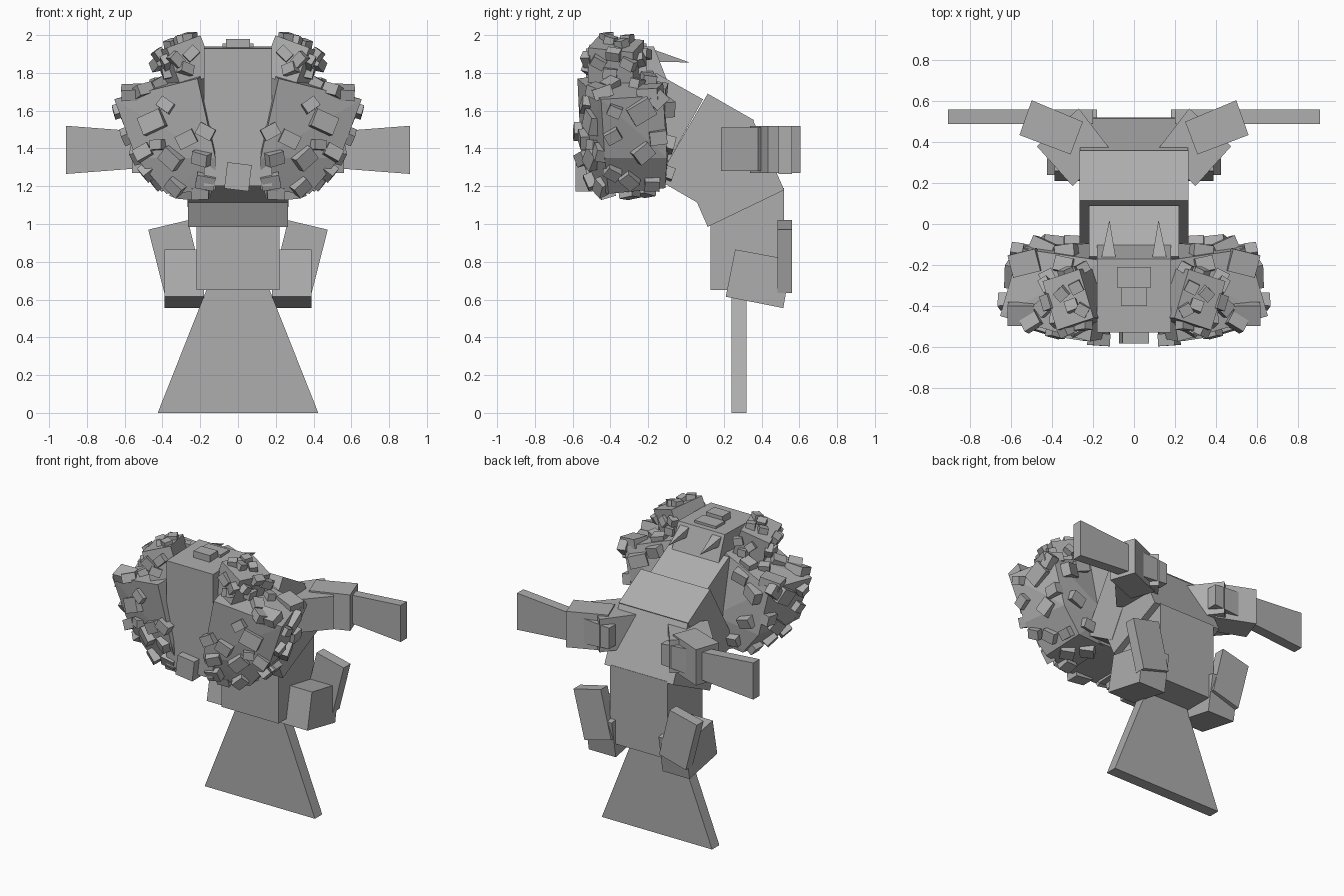
import bpy, bmesh, math, random
from mathutils import Vector, Matrix
from mathutils.bvhtree import BVHTree

if "Cube" in bpy.data.objects:
    bpy.data.objects.remove(bpy.data.objects["Cube"])

random.seed(4)
grey = bpy.data.materials.new("stone_grey")
grey.diffuse_color = (0.42, 0.42, 0.42, 1)
grey.use_nodes = True
grey.node_tree.nodes["Principled BSDF"].inputs["Base Color"].default_value = grey.diffuse_color


def build(name, solids, mirror=False):
    """One object made of convex solids, each given by its corner points."""
    out = bmesh.new()
    for pts in solids:
        for s in ((1, -1) if mirror else (1,)):
            bm = bmesh.new()
            for p in pts:
                bm.verts.new((p[0] * s, p[1], p[2]))
            bmesh.ops.convex_hull(bm, input=bm.verts[:])
            loose = [v for v in bm.verts if not v.link_faces]
            bmesh.ops.delete(bm, geom=loose, context='VERTS')
            bmesh.ops.dissolve_limit(bm, angle_limit=0.01, verts=bm.verts[:], edges=bm.edges[:])
            bmesh.ops.recalc_face_normals(bm, faces=bm.faces[:])
            tmp = bpy.data.meshes.new("tmp")
            bm.to_mesh(tmp)
            bm.free()
            out.from_mesh(tmp)
            bpy.data.meshes.remove(tmp)
    me = bpy.data.meshes.new(name)
    out.to_mesh(me)
    out.free()
    me.materials.append(grey)
    ob = bpy.data.objects.new(name, me)
    bpy.context.collection.objects.link(ob)
    return ob


def prism(axis, outline, lo, hi):
    """Extrude a 2D outline along one axis."""
    pts = []
    for d in (lo, hi):
        for p in outline:
            q = list(p)
            q.insert(axis, d)
            pts.append(q)
    return pts


def box(center, size, rot=None):
    rot = rot or Matrix.Identity(3)
    return [Vector(center) + rot @ Vector((size[0] * i / 2, size[1] * j / 2, size[2] * k / 2))
            for i in (-1, 1) for j in (-1, 1) for k in (-1, 1)]


def rect(x0, x1, y0, y1):
    return [(x0, y0), (x1, y0), (x1, y1), (x0, y1)]


# Curved body, built from overlapping tilted blocks
build("tail_fin", [prism(1, [(-.425, 0), (.425, 0), (.14, .72), (-.14, .72)], .24, .32)])
build("lower_body", [prism(0, [(.13, .65), (.52, .65), (.52, 1.19), (.13, 1.1)], -.22, .22)])
build("middle_body", [prism(0, [(.115, .985), (.52, 1.18), (.355, 1.55), (-.05, 1.36)], -.265, .265)])
build("upper_body", [prism(0, [(.115, 1.69), (.36, 1.55), (.1, 1.09), (-.15, 1.235)], -.267, .267)])
build("neck", [prism(0, [(.09, 1.66), (-.16, 1.80), (-.36, 1.44), (-.11, 1.3)], -.22, .22)])

# Head with crest blocks and swept-back horns
head = prism(0, [(-.53, 1.2), (-.53, 1.93), (-.17, 1.94), (-.1, 1.76), (-.12, 1.2)], -.18, .18)
build("head", [head])
build("crest", [box((0, -.355, 1.95), (.125, .09, .06)), box((0, -.26, 1.935), (.165, .1, .04))])
build("horn", [[(.085, -.19, 1.93), (.165, -.19, 1.93), (.085, -.19, 1.86), (.165, -.19, 1.86),
                (.12, .02, 1.855)]], True)

# Cheek lobes and the small tufts above them
lobe = [(.655, -.45, 1.66), (.56, -.12, 1.68), (.215, -.575, 1.77), (.15, -.18, 1.82),
        (.54, -.43, 1.35), (.49, -.1, 1.35), (.12, -.555, 1.35), (.15, -.09, 1.4),
        (.38, -.41, 1.16), (.36, -.11, 1.19), (.12, -.49, 1.18), (.12, -.14, 1.2)]
tuft = box((.285, -.37, 1.85), (.2, .25, .22),
           Matrix.Rotation(.35, 3, 'Y') @ Matrix.Rotation(-.3, 3, 'Z'))
lobe_ob = build("cheek_lobe", [lobe], True)
tuft_ob = build("tuft", [tuft], True)


def tree(ob):
    return BVHTree.FromPolygons([v.co.copy() for v in ob.data.vertices],
                                [tuple(p.vertices) for p in ob.data.polygons])


warts = []


def wart(surface, origin, direction, w, h, d=.06, tilt=.3):
    """Set a tilted block on the surface hit by a ray."""
    hit, n, _, _ = surface.ray_cast(Vector(origin), Vector(direction))
    if hit is None:
        return
    up = Vector((0, 0, 1)) if abs(n.z) < .9 else Vector((0, 1, 0))
    side = up.cross(n).normalized()
    rot = Matrix((side, n.cross(side), n)).transposed()
    rot = rot @ Matrix.Rotation(random.uniform(-.8, .8), 3, 'Z') \
        @ Matrix.Rotation(random.uniform(-tilt, tilt), 3, 'X') \
        @ Matrix.Rotation(random.uniform(-tilt, tilt), 3, 'Y')
    warts.append(box(hit + n * .008, (w, h, d), rot))


lobe_tree, tuft_tree = tree(lobe_ob), tree(tuft_ob)
# front: x, z, size
for x, z, w in [(.45, 1.54, .13), (.5, 1.7, .09), (.35, 1.35, .11), (.27, 1.45, .1),
                (.5, 1.38, .09), (.46, 1.24, .08), (.33, 1.2, .09), (.17, 1.49, .09),
                (.19, 1.35, .09), (.38, 1.63, .08), (.17, 1.23, .1), (.42, 1.42, .07)]:
    wart(lobe_tree, (x, -2, z), (0, 1, 0), w, w * .75)
# sides: y, z, size
for y, z, w in [(-.24, 1.6, .13), (-.23, 1.38, .1), (-.39, 1.47, .08), (-.15, 1.46, .09),
                (-.38, 1.6, .07), (-.3, 1.24, .09), (-.18, 1.22, .08), (-.15, 1.66, .09),
                (-.39, 1.28, .08)]:
    wart(lobe_tree, (2, y, z), (-1, 0, 0), w, w * .8)
# top: x, y, size
for x, y, w in [(.53, -.19, .14), (.55, -.44, .13), (.43, -.4, .09), (.34, -.2, .09), (.42, -.26, .07)]:
    wart(lobe_tree, (x, y, 3), (0, 0, -1), w, w * .8)
# back and underside
for x, z, w in [(.44, 1.62, .12), (.33, 1.7, .1), (.4, 1.42, .1), (.3, 1.27, .09)]:
    wart(lobe_tree, (x, 2, z), (0, -1, 0), w, w * .7)
for x, y in [(.3, -.3), (.2, -.42), (.2, -.22)]:
    wart(lobe_tree, (x, y, 0), (0, 0, 1), .09, .08)
build("cheek_warts", warts, True)

warts = []
for x, z in [(.25, 1.9), (.33, 1.87), (.28, 1.82)]:
    wart(tuft_tree, (x, -2, z), (0, 1, 0), .075, .055, .05)
    wart(tuft_tree, (x, 2, z), (0, -1, 0), .06, .05, .05)
for y, z in [(-.46, 1.86), (-.38, 1.9), (-.3, 1.85), (-.4, 1.8)]:
    wart(tuft_tree, (2, y, z), (-1, 0, 0), .075, .055, .05)
for x, y in [(.25, -.42), (.3, -.4), (.28, -.31), (.35, -.34)]:
    wart(tuft_tree, (x, y, 3), (0, 0, -1), .06, .055, .05)
build("tuft_warts", warts, True)

# Chin block between the lobes
build("chin", [box((0, -.54, 1.25), (.13, .09, .14), Matrix.Rotation(.12, 3, 'Y'))])

# Arms: shoulder block, elbow block, and flared plate
build("shoulder", [prism(2, [(.27, .565), (.12, .37), (.30, .185), (.475, .38)], 1.28, 1.51)], True)
build("elbow", [prism(2, [(.5, .605), (.56, .435), (.31, .34), (.25, .5)], 1.27, 1.52)], True)
build("arm_plate", [prism(1, [(.2, 1.32), (.91, 1.265), (.91, 1.52), (.2, 1.465)], .49, .56)], True)

# Hips and their rear fins
build("hip", [prism(0, [(.26, .865), (.21, .615), (.515, .555), (.56, .81)], .18, .388)], True)
build("hip_fin", [prism(1, [(.265, 1.02), (.475, .97), (.39, .635), (.185, .69)], .485, .56)], True)
